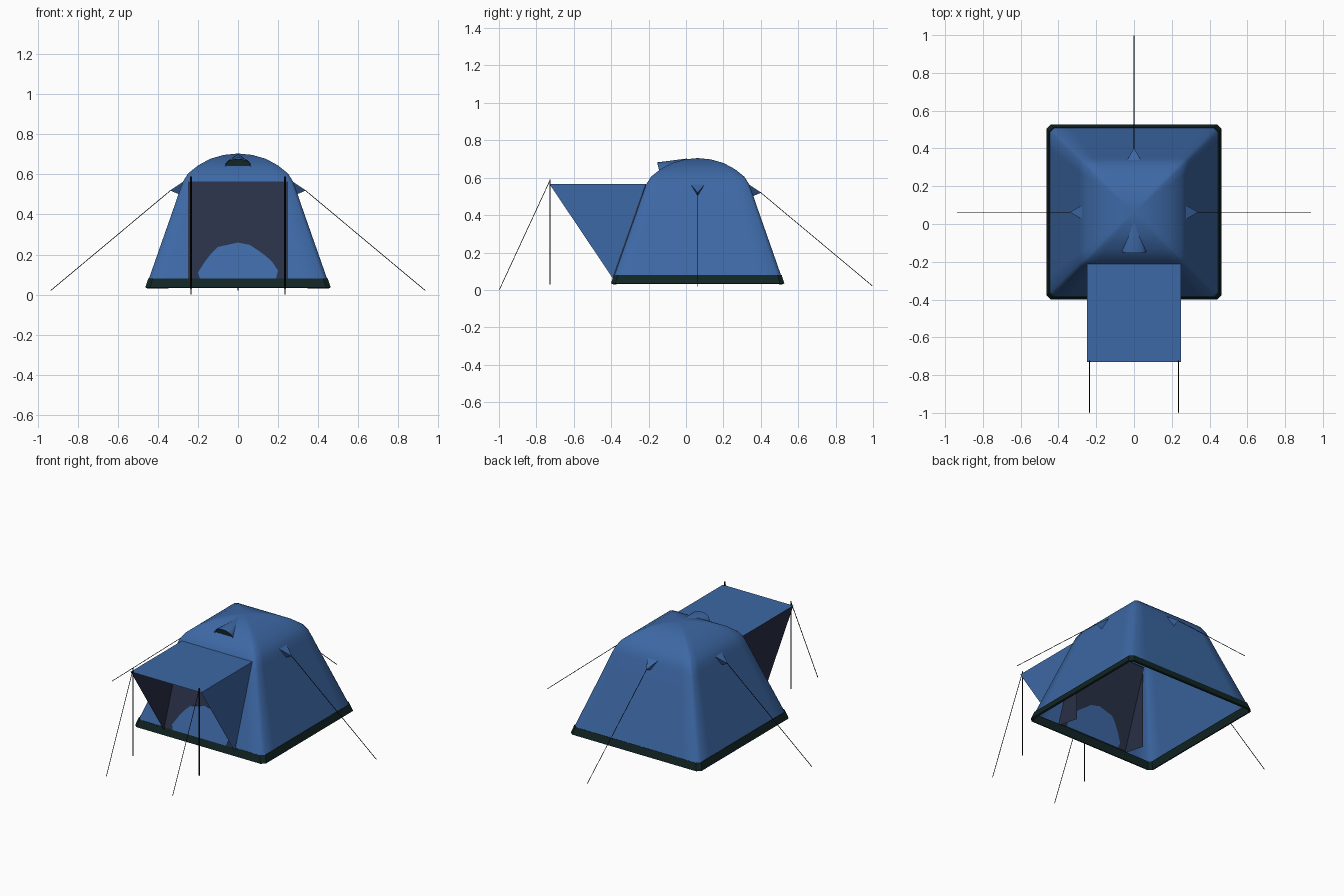
import bpy, bmesh, math
from mathutils import Vector

if "Cube" in bpy.data.objects:
    bpy.data.objects.remove(bpy.data.objects["Cube"])

CY = 0.0625  # tent centre in y


def mat(name, rgb):
    m = bpy.data.materials.new(name)
    m.diffuse_color = (*rgb, 1)
    m.use_nodes = True
    m.node_tree.nodes["Principled BSDF"].inputs["Base Color"].default_value = m.diffuse_color
    return m


BLUE = mat("blue_fabric", (0.046, 0.138, 0.375))
NAVY = mat("navy_mesh", (0.022, 0.030, 0.062))
TRIM = mat("dark_green_trim", (0.006, 0.018, 0.018))
BLACK = mat("black_pole", (0.008, 0.008, 0.010))


def make(name, verts, faces, material, smooth=False, fix=True):
    bm = bmesh.new()
    vs = [bm.verts.new(v) for v in verts]
    for f in faces:
        bm.faces.new([vs[i] for i in f])
    if fix:
        bmesh.ops.recalc_face_normals(bm, faces=bm.faces[:])
    for f in bm.faces:
        f.smooth = smooth
    me = bpy.data.meshes.new(name)
    bm.to_mesh(me)
    bm.free()
    me.materials.append(material)
    ob = bpy.data.objects.new(name, me)
    bpy.context.collection.objects.link(ob)
    return ob


def ring(h, z, c):
    """Square loop with small chamfered corners and half-width h."""
    side = [-(h - c), -0.75 * h, 0, 0.75 * h, h - c]
    pts = []
    for k in range(4):
        a = k * math.pi / 2
        ca, sa = round(math.cos(a)), round(math.sin(a))
        pts += [(h * ca - t * sa, CY + h * sa + t * ca, z) for t in side]
    return pts


def loft(name, profile, material, smooth, cap=False):
    verts, faces = [], []
    for h, z in profile:
        verts += ring(h, z, 0.05 * h)
    n = 20
    for r in range(len(profile) - 1):
        for i in range(n):
            j = (i + 1) % n
            faces.append((r * n + i, r * n + j, (r + 1) * n + j, (r + 1) * n + i))
    if cap:
        top = len(verts)
        verts.append((0, CY, 0.705))
        base = (len(profile) - 1) * n
        faces += [(base + i, base + (i + 1) % n, top) for i in range(n)]
    return make(name, verts, faces, material, smooth)


def rod(name, a, b, r, n=6):
    a, b = Vector(a), Vector(b)
    q = (b - a).to_track_quat('Z', 'Y')
    circ = [q @ Vector((r * math.cos(2 * math.pi * i / n), r * math.sin(2 * math.pi * i / n), 0))
            for i in range(n)]
    verts = [a + c for c in circ] + [b + c for c in circ]
    faces = [(i, (i + 1) % n, n + (i + 1) % n, n + i) for i in range(n)]
    faces += [tuple(range(n)), tuple(range(n, 2 * n))]
    make(name, verts, faces, BLACK)


def wall_y(z):
    return CY - (0.445 - (z - 0.08) * 0.17 / 0.485)


def wall_slab(name, outline, off, material):
    """Thin plate lying in the sloping front wall, outline given in x, z."""
    n = len(outline)
    verts = [(x, wall_y(z) - off, z) for x, z in outline]
    verts += [(x, wall_y(z) + off, z) for x, z in outline]
    faces = [tuple(range(n)), tuple(range(n, 2 * n))]
    faces += [(i, (i + 1) % n, n + (i + 1) % n, n + i) for i in range(n)]
    make(name, verts, faces, material)


# domed tent body
loft("tent_body", [(0.460, 0.036), (0.445, 0.08), (0.388, 0.243), (0.331, 0.405), (0.288, 0.530),
                   (0.275, 0.565), (0.250, 0.605), (0.200, 0.645), (0.140, 0.678),
                   (0.070, 0.698)], BLUE, True, True)

# dark skirt around the bottom
skirt = loft("bottom_trim", [(0.4635, 0.035), (0.449, 0.08)], TRIM, False)
sol = skirt.modifiers.new("thickness", 'SOLIDIFY')
sol.thickness = 0.012
sol.offset = -1

# mesh door and the blue lower flap
wall_slab("door_mesh", [(-0.25, 0.08), (0.25, 0.08), (0.25, 0.564), (-0.25, 0.564)], 0.006, NAVY)
wall_slab("door_flap", [(-0.19, 0.08), (0.19, 0.08), (0.20, 0.12), (0.17, 0.165), (0.13, 0.20),
                        (0.06, 0.248), (0.0, 0.26), (-0.10, 0.238), (-0.13, 0.21),
                        (-0.165, 0.165), (-0.20, 0.11)], 0.009, BLUE)

# awning roof, side panels and the inner door cheeks
make("awning_roof", [(-0.25, -0.73, 0.566), (0.25, -0.73, 0.566), (0.25, -0.205, 0.566),
                     (-0.25, -0.205, 0.566)], [(0, 1, 2, 3)], BLUE, fix=False)
for s, side, m in ((-1, "left", NAVY), (1, "right", BLUE)):
    x = 0.25 * s
    order = (0, 2, 1) if s > 0 else (0, 1, 2)
    make(side + "_awning_side", [(x, -0.73, 0.566), (x, -0.213, 0.566), (x, -0.39, 0.06)],
         [order], m, fix=False)
    make(side + "_door_cheek", [(x, -0.215, 0.56), (x, -0.38, 0.07), (x, -0.215, 0.04)],
         [order], NAVY, fix=False)
    # awning poles and front guy ropes
    px = 0.235 * s
    rod(side + "_awning_pole", (px, -0.727, 0.03), (px, -0.727, 0.59), 0.004)
    rod(side + "_front_rope", (px, -0.73, 0.58), (px, -0.998, 0.001), 0.002)

# rope tabs and guy ropes on right, back and left
for k, side in enumerate(("right", "back", "left")):
    a = k * math.pi / 2
    ca, sa = round(math.cos(a)), round(math.sin(a))

    def place(r, t, z):
        return (r * ca - t * sa, CY + r * sa + t * ca, z)

    make(side + "_rope_tab", [place(0.273, -0.038, 0.565), place(0.273, 0.038, 0.565),
                              place(0.34, 0, 0.52), place(0.292, 0, 0.50)],
         [(0, 1, 2), (0, 2, 3), (1, 3, 2)], BLUE)
    rod(side + "_guy_rope", place(0.335, 0, 0.522), place(0.936, 0, 0.02), 0.002)

# roof vent: half-cone hood with a dark mouth
N = 10
arc = [(0.065 * math.cos(math.pi * i / N), 0.636 + 0.046 * math.sin(math.pi * i / N) ** 0.8
        if 0 < i < N else 0.636) for i in range(N + 1)]
hood = [(x, -0.143 - (z - 0.636) * 0.25, z) for x, z in arc] + [(0, 0.01, 0.703)]
make("vent_hood", hood, [(i, i + 1, N + 1) for i in range(N)], BLUE, True)
make("vent_opening", [(x * 0.96, -0.137, 0.636 + (z - 0.636) * 0.93) for x, z in arc],
     [tuple(range(N + 1))], TRIM)
